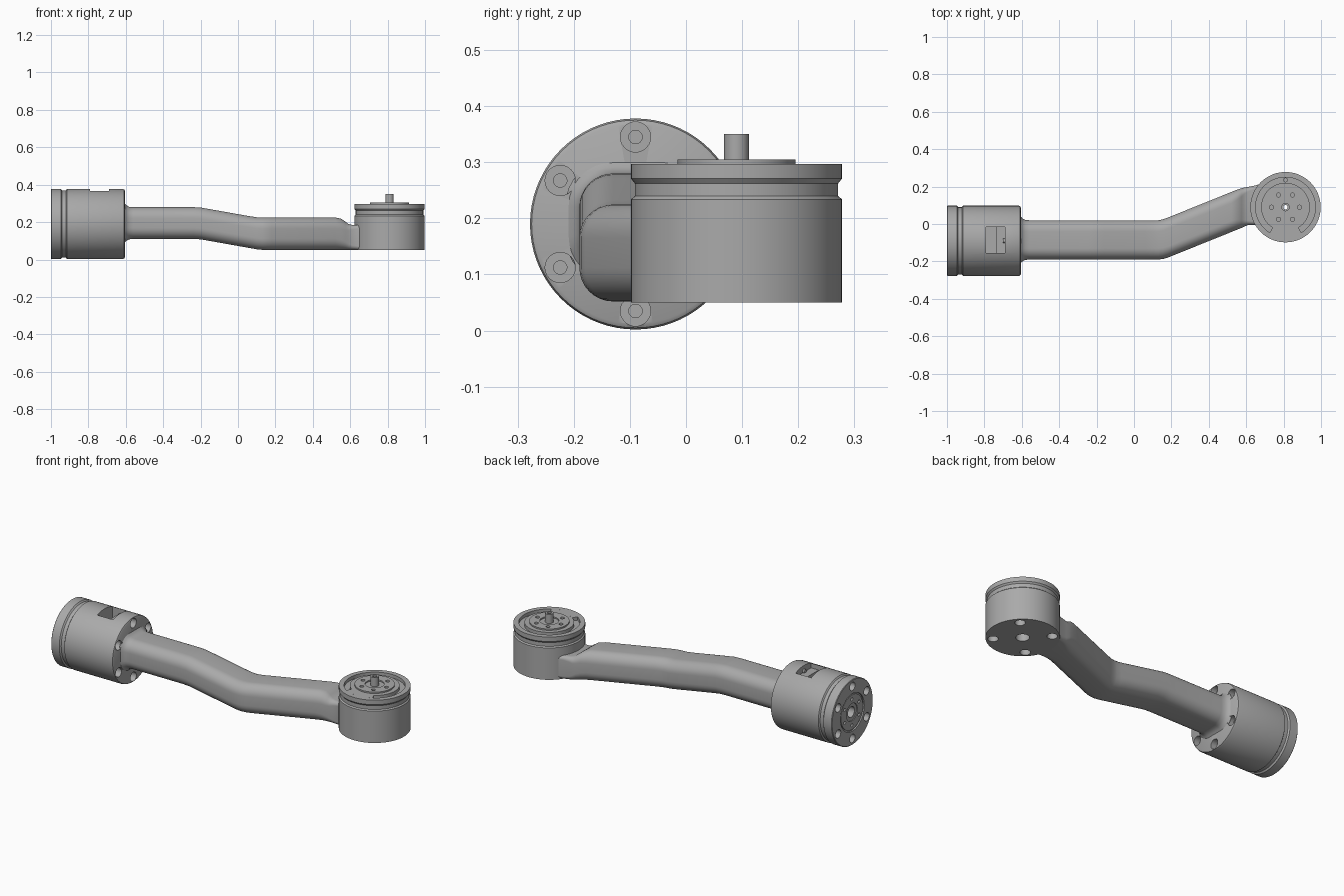
import bpy, bmesh
from math import cos, sin, pi, radians
from mathutils import Matrix, Vector

cube = bpy.data.objects.get("Cube")
if cube:
    bpy.data.objects.remove(cube, do_unlink=True)

grey = bpy.data.materials.new("machined grey")
grey.use_nodes = True
grey.diffuse_color = (0.4, 0.4, 0.4, 1)
grey.node_tree.nodes["Principled BSDF"].inputs["Base Color"].default_value = (0.4, 0.4, 0.4, 1)


def finish(name, bm):
    bmesh.ops.recalc_face_normals(bm, faces=bm.faces)
    mesh = bpy.data.meshes.new(name)
    bm.to_mesh(mesh)
    bm.free()
    mesh.materials.append(grey)
    obj = bpy.data.objects.new(name, mesh)
    bpy.context.collection.objects.link(obj)
    return obj


def lathe(bm, profile, matrix, steps=72, closed=False):
    """Spin a (radius, height) profile about z, then place it."""
    part = bmesh.new()
    verts = [part.verts.new((r, 0, h)) for r, h in profile]
    pairs = list(zip(verts, verts[1:]))
    if closed:
        pairs.append((verts[-1], verts[0]))
    edges = [part.edges.new(p) for p in pairs]
    bmesh.ops.spin(part, geom=verts + edges, axis=(0, 0, 1), cent=(0, 0, 0),
                   angle=2 * pi, steps=steps)
    bmesh.ops.remove_doubles(part, verts=part.verts, dist=1e-5)
    bmesh.ops.recalc_face_normals(part, faces=part.faces)
    part.transform(matrix)
    mesh = bpy.data.meshes.new("temporary")
    part.to_mesh(mesh)
    part.free()
    bm.from_mesh(mesh)
    bpy.data.meshes.remove(mesh)


def hole_circle(bm, profile, matrix, radius, count, start):
    for i in range(count):
        a = start + 2 * pi * i / count
        spot = Matrix.Translation((radius * cos(a), radius * sin(a), 0))
        lathe(bm, profile, matrix @ spot, steps=24)


def cut(obj, bm):
    cutter = finish("cutter", bm)
    cutter.hide_render = True
    mod = obj.modifiers.new("cut", 'BOOLEAN')
    mod.operation = 'DIFFERENCE'
    mod.solver = 'EXACT'
    mod.object = cutter
    bpy.context.view_layer.objects.active = obj
    bpy.ops.object.modifier_apply(modifier="cut")
    bpy.data.objects.remove(cutter, do_unlink=True)


def smooth(obj):
    bpy.ops.object.select_all(action='DESELECT')
    obj.select_set(True)
    bpy.context.view_layer.objects.active = obj
    bpy.ops.object.shade_smooth_by_angle(angle=radians(30))


def drill(radius, low, high):
    return [(0, low), (radius, low), (radius, high), (0, high)]


def stepped(radius, inner, face, mid, deep):
    return [(0, face), (radius, face), (radius, mid), (inner, mid), (inner, deep), (0, deep)]


R = 0.188

# Base actuator housing, lying along x
base_place = Matrix.Translation((-1, -0.09, 0.19)) @ Matrix.Rotation(pi / 2, 4, 'Y')
bm = bmesh.new()
lathe(bm, [(0, 0.09), (0.03, 0.09), (0.03, 0.008), (0.05, 0.008), (0.05, 0.003), (0.1, 0.003),
           (0.1, 0.008), (0.108, 0.008), (0.108, 0), (R - 0.003, 0), (R, 0.003),
           (R, 0.053), (0.18, 0.06), (0.18, 0.08), (R, 0.086),
           (R, 0.383), (0.185, 0.391), (0.178, 0.395), (0, 0.395)], base_place)
base_housing = finish("base_housing", bm)

bm = bmesh.new()
hole_circle(bm, stepped(0.027, 0.012, 0.42, 0.36, 0.3), base_place, 0.155, 6, 0)
hole_circle(bm, drill(0.024, -0.02, 0.04), base_place, 0.15, 6, 0)
hole_circle(bm, drill(0.009, -0.02, 0.03), base_place, 0.075, 6, 0)
# Cable window in the top
window = Matrix.Translation((-0.74, -0.085, 0.34)) @ Matrix.Diagonal((0.1, 0.14, 0.14, 1))
bmesh.ops.create_cube(bm, size=1, matrix=window)
cut(base_housing, bm)
smooth(base_housing)

# Connector inside the cable window
bm = bmesh.new()
bmesh.ops.create_cube(bm, size=1, matrix=Matrix.Translation((-0.715, -0.085, 0.3))
                      @ Matrix.Diagonal((0.048, 0.138, 0.08, 1)))
finish("window_connector", bm)

# End actuator housing, standing upright
end_place = Matrix.Translation((0.81, 0.09, 0))
bm = bmesh.new()
lathe(bm, [(0.035, 0.05), (R, 0.05), (R, 0.234), (0.181, 0.24), (0.181, 0.262),
           (R, 0.271), (R, 0.297), (0.16, 0.297), (0.16, 0.278), (0.13, 0.278), (0.13, 0.297),
           (0.105, 0.297), (0.105, 0.305), (0.05, 0.305), (0.05, 0.298), (0.022, 0.298),
           (0.022, 0.35), (0.012, 0.35), (0.012, 0.15), (0.035, 0.15)], end_place, closed=True)
end_housing = finish("end_housing", bm)

bm = bmesh.new()
hole_circle(bm, stepped(0.027, 0.012, 0.02, 0.1, 0.15), end_place, 0.15, 4, pi / 4)
hole_circle(bm, drill(0.011, 0.28, 0.33), end_place, 0.075, 6, 0)
hole_circle(bm, drill(0.01, 0.25, 0.29), end_place, 0.145, 1, pi / 2)
cut(end_housing, bm)
smooth(end_housing)

# Bridge closing the ring slot at the front
bm = bmesh.new()
rows = []
for i in range(13):
    a = radians(-122 + 64 * i / 12)
    rows.append([bm.verts.new(end_place @ Vector((r * cos(a), r * sin(a), h)))
                 for r, h in ((0.13, 0.277), (0.16, 0.277), (0.16, 0.297), (0.13, 0.297))])
for a, b in zip(rows, rows[1:]):
    for j in range(4):
        k = (j + 1) % 4
        bm.faces.new((a[j], a[k], b[k], b[j]))
bm.faces.new(rows[0])
bm.faces.new(rows[-1])
smooth(finish("slot_bridge", bm))

# Arm: rounded rectangles lofted along x
# Each section: x, y centre, half width, bottom z, top z, corner radius
sections = [
    (-0.61, -0.085, 0.13, 0.085, 0.305, 0.082),
    (-0.598, -0.085, 0.116, 0.099, 0.291, 0.07),
    (-0.582, -0.085, 0.107, 0.108, 0.282, 0.062),
    (-0.56, -0.085, 0.105, 0.11, 0.28, 0.06),
    (-0.24, -0.085, 0.105, 0.11, 0.28, 0.06),
    (-0.20, -0.085, 0.105, 0.108, 0.278, 0.06),
    (-0.16, -0.085, 0.105, 0.101, 0.271, 0.06),
    (0.06, -0.085, 0.105, 0.062, 0.232, 0.06),
    (0.10, -0.085, 0.105, 0.055, 0.226, 0.06),
    (0.13, -0.085, 0.105, 0.052, 0.225, 0.06),
    (0.155, -0.081, 0.106, 0.052, 0.225, 0.06),
    (0.18, -0.073, 0.107, 0.052, 0.225, 0.06),
    (0.52, 0.064, 0.107, 0.052, 0.225, 0.06),
    (0.55, 0.076, 0.107, 0.052, 0.219, 0.055),
    (0.575, 0.085, 0.106, 0.052, 0.202, 0.045),
    (0.59, 0.091, 0.104, 0.052, 0.19, 0.035),
    (0.61, 0.096, 0.102, 0.052, 0.185, 0.025),
    (0.64, 0.1, 0.104, 0.052, 0.185, 0.02),
    (0.668, 0.1, 0.112, 0.052, 0.185, 0.02),
]
bm = bmesh.new()
rings = []
for x, yc, half, low, high, rad in sections:
    ring = []
    for q, (sy, sz) in enumerate(((1, 1), (-1, 1), (-1, -1), (1, -1))):
        cy = yc + sy * (half - rad)
        cz = (high - rad) if sz > 0 else (low + rad)
        for i in range(9):
            a = (q + i / 8) * pi / 2
            ring.append(bm.verts.new((x, cy + rad * cos(a), cz + rad * sin(a))))
    rings.append(ring)
for a, b in zip(rings, rings[1:]):
    for j in range(len(a)):
        k = (j + 1) % len(a)
        bm.faces.new((a[j], a[k], b[k], b[j]))
bm.faces.new(rings[0])
bm.faces.new(rings[-1])
smooth(finish("arm", bm))
